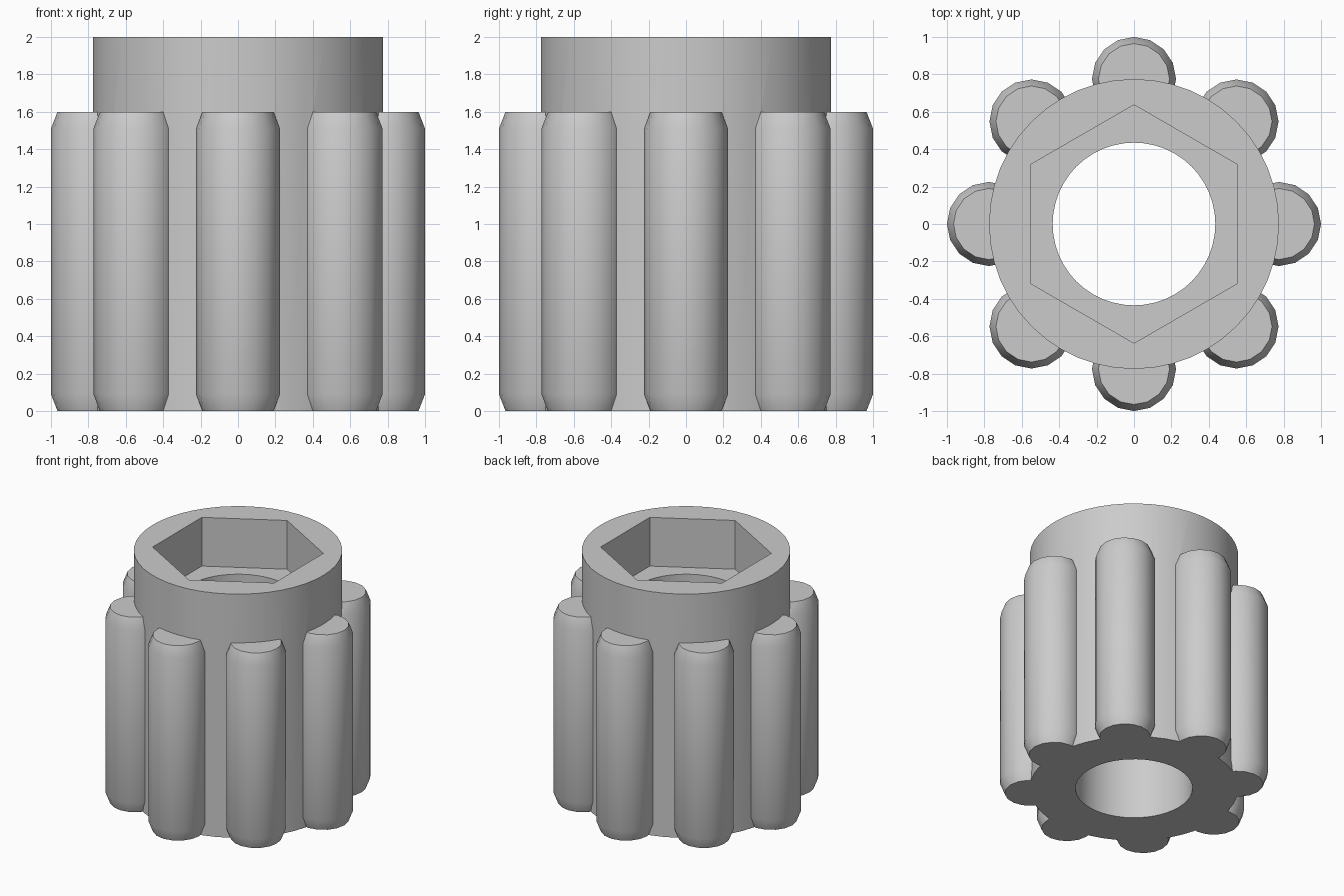
import bpy
import bmesh
import math

cube = bpy.data.objects.get("Cube")
if cube:
    bpy.data.objects.remove(cube, do_unlink=True)

grey = bpy.data.materials.new("plain grey")
grey.use_nodes = True
colour = (0.6, 0.6, 0.6, 1)
grey.diffuse_color = colour
grey.node_tree.nodes["Principled BSDF"].inputs["Base Color"].default_value = colour


def prism(name, sides, rings, centre=(0, 0), turn=0.0):
    """Closed upright solid through (radius, height) rings."""
    bm = bmesh.new()
    loops = []
    for r, z in rings:
        angles = [turn + math.tau * i / sides for i in range(sides)]
        loops.append([bm.verts.new((centre[0] + r * math.cos(a),
                                    centre[1] + r * math.sin(a), z)) for a in angles])
    for low, high in zip(loops, loops[1:]):
        for i in range(sides):
            j = (i + 1) % sides
            bm.faces.new((low[i], low[j], high[j], high[i]))
    bm.faces.new(loops[0][::-1])
    bm.faces.new(loops[-1])
    mesh = bpy.data.meshes.new(name)
    bm.to_mesh(mesh)
    bm.free()
    mesh.materials.append(grey)
    obj = bpy.data.objects.new(name, mesh)
    bpy.context.collection.objects.link(obj)
    return obj


def combine(target, tool, operation):
    """Apply a boolean and discard the tool."""
    mod = target.modifiers.new(operation, 'BOOLEAN')
    mod.object = tool
    mod.operation = operation
    mod.solver = 'EXACT'
    bpy.context.view_layer.objects.active = target
    bpy.ops.object.modifier_apply(modifier=mod.name)
    bpy.data.objects.remove(tool, do_unlink=True)


# Cylindrical body
body = prism("fluted_body", 48, [(0.775, 0), (0.775, 2)])

# Eight grip ribs with tapered ends
for k in range(8):
    a = math.tau * k / 8
    rib = prism("grip_rib", 16, [(0.19, 0), (0.225, 0.09), (0.225, 1.51), (0.19, 1.6)],
                (0.775 * math.cos(a), 0.775 * math.sin(a)), a)
    combine(body, rib, 'UNION')

# Through bore and hexagonal socket
combine(body, prism("bore", 48, [(0.435, -0.1), (0.435, 2.1)]), 'DIFFERENCE')
combine(body, prism("hex_socket", 6, [(0.637, 1.6), (0.637, 2.1)], turn=math.pi / 6),
        'DIFFERENCE')

# Smooth curved walls, crisp edges
bpy.ops.object.select_all(action='DESELECT')
body.select_set(True)
bpy.context.view_layer.objects.active = body
bpy.ops.object.shade_smooth_by_angle(angle=math.radians(30))
